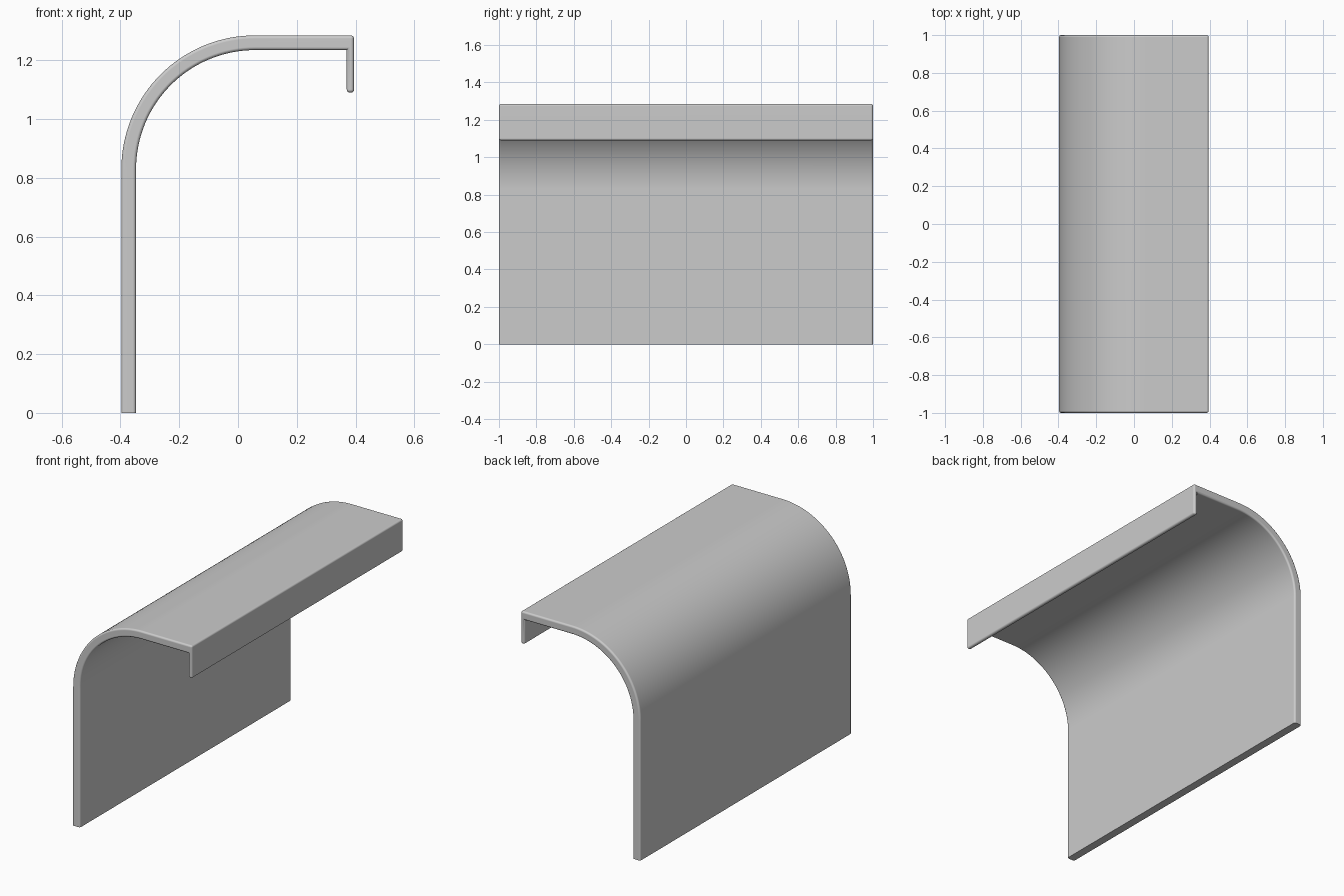
import bpy, bmesh, math

cube = bpy.data.objects.get("Cube")
if cube:
    bpy.data.objects.remove(cube, do_unlink=True)

grey = bpy.data.materials.new("plain grey")
grey.use_nodes = True
colour = (0.6, 0.6, 0.6, 1)
grey.diffuse_color = colour
grey.node_tree.nodes["Principled BSDF"].inputs["Base Color"].default_value = colour

BACK, FRONT, TOP = -0.397, 0.395, 1.285
THICK, LIP, LIP_BOTTOM = 0.05, 0.025, 1.09
RADIUS, STEPS = 0.455, 32
cx, cz = BACK + RADIUS, TOP - RADIUS


def arc(radius):
    """Quarter turn from the upright wall to the flat top."""
    angles = [math.pi - math.pi / 2 * i / STEPS for i in range(STEPS + 1)]
    return [(cx + radius * math.cos(a), cz + radius * math.sin(a)) for a in angles]


# Hooked cross-section: wall, curve, top and hanging lip
profile = [(BACK, 0)] + arc(RADIUS)
profile += [(FRONT, TOP), (FRONT, LIP_BOTTOM), (FRONT - LIP, LIP_BOTTOM), (FRONT - LIP, TOP - THICK)]
profile += arc(RADIUS - THICK)[::-1] + [(BACK + THICK, 0)]

# Sweep the section along the length
bm = bmesh.new()
face = bm.faces.new([bm.verts.new((x, -1, z)) for x, z in profile])
swept = bmesh.ops.extrude_face_region(bm, geom=[face])["geom"]
bmesh.ops.translate(bm, vec=(0, 2, 0), verts=[v for v in swept if isinstance(v, bmesh.types.BMVert)])
bmesh.ops.recalc_face_normals(bm, faces=bm.faces[:])


# Round the end rims and the lip's outer edges, leave the base square
def is_rounded(edge):
    a, b = (v.co for v in edge.verts)
    if max(a.z, b.z) < 0.001:
        return False
    if abs(a.y - b.y) < 0.001:
        return True
    return a.z < LIP_BOTTOM + 0.001 and a.x > FRONT - LIP - 0.001 or (a.x > FRONT - 0.001)


bmesh.ops.bevel(bm, geom=[e for e in bm.edges if is_rounded(e)], offset=0.011,
                offset_type="OFFSET", segments=4, profile=0.5, affect="EDGES", clamp_overlap=False)

mesh = bpy.data.meshes.new("curved_panel")
bm.to_mesh(mesh)
bm.free()
mesh.materials.append(grey)
panel = bpy.data.objects.new("curved_panel", mesh)
bpy.context.collection.objects.link(panel)

# Smooth shading with crisp corners
bpy.ops.object.select_all(action="DESELECT")
panel.select_set(True)
bpy.context.view_layer.objects.active = panel
bpy.ops.object.shade_smooth_by_angle(angle=math.radians(35))
weighted = panel.modifiers.new("even_shading", "WEIGHTED_NORMAL")
weighted.keep_sharp = True
